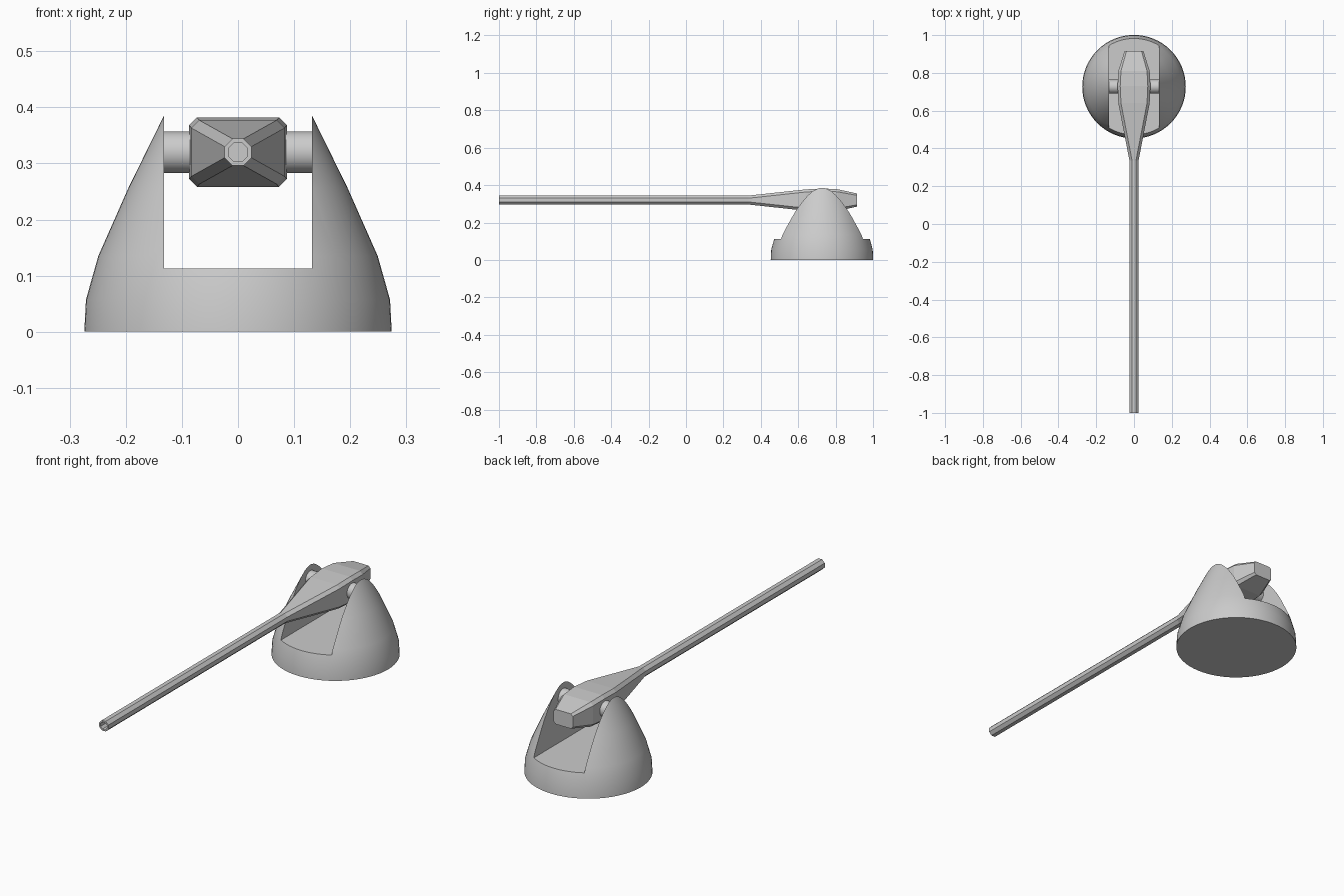
import bpy, bmesh, math

if "Cube" in bpy.data.objects:
    bpy.data.objects.remove(bpy.data.objects["Cube"])

CY, CZ = 0.727, 0.32      # turret centre (y) and axle height (z)


def loft(name, rings, smooth=False):
    """Skin a list of equal-length point rings and cap both ends."""
    bm = bmesh.new()
    loops = [[bm.verts.new(p) for p in r] for r in rings]
    n = len(loops[0])
    for a, b in zip(loops, loops[1:]):
        for i in range(n):
            j = (i + 1) % n
            bm.faces.new((a[i], a[j], b[j], b[i]))
    bm.faces.new(loops[0])
    bm.faces.new(loops[-1])
    bmesh.ops.recalc_face_normals(bm, faces=bm.faces)
    me = bpy.data.meshes.new(name)
    bm.to_mesh(me)
    bm.free()
    ob = bpy.data.objects.new(name, me)
    bpy.context.collection.objects.link(ob)
    if smooth:
        select(ob)
        bpy.ops.object.shade_smooth_by_angle(angle=math.radians(30))
    return ob


def select(ob):
    bpy.ops.object.select_all(action='DESELECT')
    ob.select_set(True)
    bpy.context.view_layer.objects.active = ob


def circle(r, z, n=64):
    return [(r * math.cos(2 * math.pi * i / n),
             CY + r * math.sin(2 * math.pi * i / n), z) for i in range(n)]


def octagon(y, w, h, c):
    """Chamfered rectangle with half sizes w, h and chamfer c."""
    pts = [(w, h - c), (w - c, h), (c - w, h), (-w, h - c),
           (-w, c - h), (c - w, -h), (w - c, -h), (w, c - h)]
    return [(x, y, CZ + z) for x, z in pts]


# domed base with a slot cut through, leaving two side cheeks
profile = [(0.274, 0), (0.271, 0.057), (0.249, 0.135),
           (0.195, 0.257), (0.132, 0.385), (0.11, 0.42)]
base = loft("dome_base", [circle(r, z) for r, z in profile])
bpy.ops.mesh.primitive_cube_add(size=1, location=(0, CY, 0.113 + 0.25))
cutter = bpy.context.object
cutter.name = "slot_cutter"
cutter.scale = (0.264, 1, 0.5)
cutter.hide_render = True
mod = base.modifiers.new("slot", 'BOOLEAN')
mod.operation = 'DIFFERENCE'
mod.solver = 'EXACT'
mod.object = cutter
select(base)
bpy.ops.object.modifier_apply(modifier=mod.name)
bpy.data.objects.remove(cutter)
select(base)
bpy.ops.object.shade_smooth_by_angle(angle=math.radians(30))

# axle between the cheeks
bpy.ops.mesh.primitive_cylinder_add(vertices=32, radius=0.037, depth=0.266,
                                    location=(0, CY, CZ),
                                    rotation=(0, math.pi / 2, 0))
bpy.context.object.name = "axle"
bpy.ops.object.shade_smooth_by_angle(angle=math.radians(30))

# gun: hollow muzzle, long barrel, flared breech block
sections = [(-0.96, 0.017, 0.017, 0.010), (-1.0, 0.017, 0.017, 0.010),
            (-1.0, 0.024, 0.024, 0.014), (0.335, 0.024, 0.024, 0.014),
            (0.64, 0.083, 0.057, 0.014), (0.73, 0.087, 0.062, 0.014),
            (0.81, 0.083, 0.058, 0.014), (0.915, 0.050, 0.035, 0.010)]
loft("gun_barrel", [octagon(*s) for s in sections])
